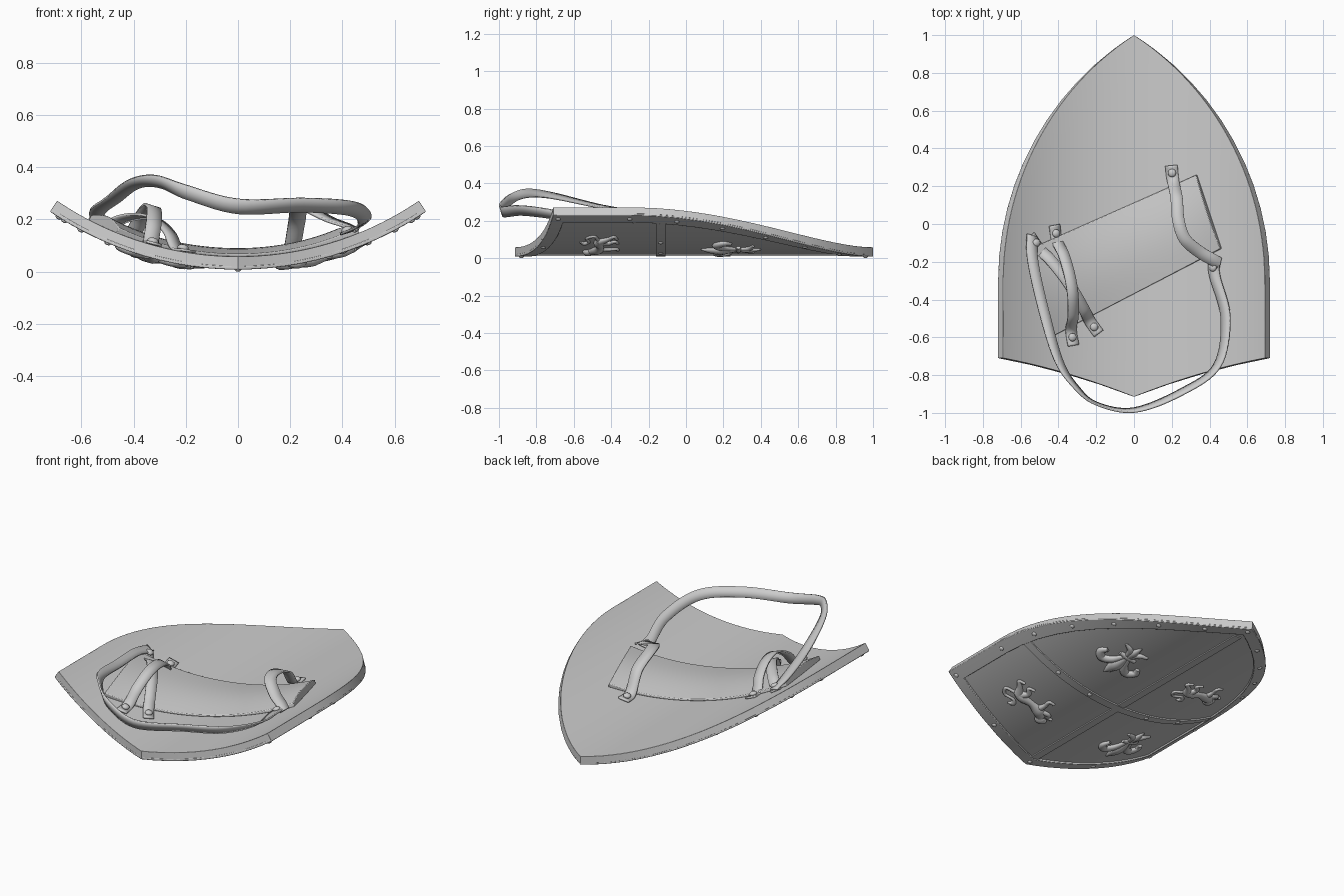
import bpy, bmesh, math
from mathutils import Vector, Matrix

if "Cube" in bpy.data.objects:
    bpy.data.objects.remove(bpy.data.objects["Cube"])

RB, Z0 = 1.27, 0.018           # bend radius of the shield, height of its outer face
AC, AR, AY = 0.825, 1.54, -0.3  # side arc: centre offset, radius, start y
AMAX = math.asin((1 - AY) / AR)


def bend(x, y, h):
    """Point on the curved shield, h above the outer face."""
    c = math.sqrt(1 - (x / RB) ** 2)
    return Vector((x * (1 - h / RB), y, Z0 + RB - (RB - h) * c))


def normal(x):
    return Vector((-x / RB, 0, math.sqrt(1 - (x / RB) ** 2)))


def y_low(x):
    s = abs(x) / 0.715
    return -0.915 + 0.205 * (1.35 * s - 0.35 * s * s)


def finish(name, bm, angle=35, bevel=0):
    bmesh.ops.recalc_face_normals(bm, faces=bm.faces)
    me = bpy.data.meshes.new(name)
    bm.to_mesh(me)
    bm.free()
    ob = bpy.data.objects.new(name, me)
    bpy.context.collection.objects.link(ob)
    if bevel:
        m = ob.modifiers.new("bevel", 'BEVEL')
        m.width, m.segments, m.angle_limit = bevel, 2, math.radians(50)
    bpy.ops.object.select_all(action='DESELECT')
    ob.select_set(True)
    bpy.context.view_layer.objects.active = ob
    bpy.ops.object.shade_smooth_by_angle(angle=math.radians(angle))
    return ob


def slab(name, rows, closed=False, bevel=0):
    """Curved plate from a grid of (x, y, low, high)."""
    bm = bmesh.new()
    lo = [[bm.verts.new(bend(p[0], p[1], p[2])) for p in r] for r in rows]
    hi = [[bm.verts.new(bend(p[0], p[1], p[3])) for p in r] for r in rows]
    n, m = len(rows), len(rows[0])
    for i in range(n if closed else n - 1):
        k = (i + 1) % n
        for j in range(m - 1):
            bm.faces.new((lo[i][j], lo[k][j], lo[k][j + 1], lo[i][j + 1]))
            bm.faces.new((hi[i][j], hi[i][j + 1], hi[k][j + 1], hi[k][j]))
        for j in (0, m - 1):
            bm.faces.new((lo[i][j], lo[k][j], hi[k][j], hi[i][j]))
    if not closed:
        for i in (0, n - 1):
            for j in range(m - 1):
                bm.faces.new((lo[i][j], lo[i][j + 1], hi[i][j + 1], hi[i][j]))
    return finish(name, bm, bevel=bevel)


def spline(pts, steps):
    """Catmull-Rom through tuples of any length."""
    p = [Vector(q) for q in pts]
    p = [2 * p[0] - p[1]] + p + [2 * p[-1] - p[-2]]
    out = []
    for i in range(1, len(p) - 2):
        a, b, c, d = p[i - 1:i + 3]
        for s in range(steps):
            t = s / steps
            out.append(0.5 * (2 * b + (c - a) * t + (2 * a - 5 * b + 4 * c - d) * t * t
                              + (3 * b - a - 3 * c + d) * t ** 3))
    return out + [p[-2]]


# Shield board
cols = []
for i in range(29):
    th = AMAX * i / 28
    cols.append((AR * math.cos(th) - AC, AY + AR * math.sin(th)))
cols[-1] = (0, 1)
cols = [(-x, y) for x, y in cols] + cols[-2::-1]
slab("shield_board", [[(x, y_low(x) + (yt - y_low(x)) * j / 8, 0, 0.04) for j in range(9)]
                      for x, yt in cols], bevel=0.006)

# Raised rim on the outer face
half = [(0.715 * s, y_low(0.715 * s)) for s in (0, .25, .5, .75, 1)] + [(0.715, -0.5)]
half += [(AR * math.cos(AMAX * i / 12) - AC, AY + AR * math.sin(AMAX * i / 12)) for i in range(12)]
loop = half + [(0, 1)] + [(-x, y) for x, y in half[:0:-1]]


def inset(loop, d):
    out = []
    for i, p in enumerate(loop):
        p = Vector(p)
        a = (p - Vector(loop[i - 1])).normalized()
        b = (Vector(loop[(i + 1) % len(loop)]) - p).normalized()
        na, nb = Vector((-a.y, a.x)), Vector((-b.y, b.x))
        out.append(p + (na + nb) * d / (1 + na.dot(nb)))
    return out


inner = inset(loop, 0.065)
rows = []
for i in range(len(loop)):
    k = (i + 1) % len(loop)
    for t in (0, 1 / 3, 2 / 3):
        o = Vector(loop[i]).lerp(Vector(loop[k]), t)
        q = inner[i].lerp(inner[k], t)
        rows.append([(v.x, v.y, -0.01, 0.004) for v in (o, o.lerp(q, .5), q)])
slab("rim", rows, closed=True, bevel=0.003)

# Cross bands dividing the face
slab("cross_band", [[(-0.66 + 1.32 * i / 30, y, -0.008, 0.003) for y in (-0.16, -0.11)]
                    for i in range(31)])
slab("centre_band", [[(x, y, -0.006, 0.003) for y in (-0.85, 0.88)] for x in (-.022, 0, .022)])


# Rivets
def rivets(name, spots, r):
    bm = bmesh.new()
    for x, y, h in spots:
        rot = normal(x).to_track_quat('Z', 'Y').to_matrix().to_4x4()
        bmesh.ops.create_uvsphere(bm, u_segments=12, v_segments=8, radius=r,
                                  matrix=Matrix.Translation(bend(x, y, h)) @ rot
                                  @ Matrix.Diagonal((1, 1, 0.6, 1)))
    finish(name, bm, 60)


mid = inset(loop, 0.033)
spots = [(v.x, v.y, -0.01) for i, v in enumerate(mid) if i % 2 == 0]
spots += [(s * x, -0.135, -0.008) for s in (-1, 1) for x in (0.2, 0.42)]
rivets("rim_rivets", spots, 0.013)


# Raised emblems: flattened tapered limbs laid on the outer face
def emblem(name, limbs, cx, cy, flip=1):
    bm = bmesh.new()
    for limb in limbs:
        path = spline(limb, 5)
        rings = []
        for i, p in enumerate(path):
            d = path[min(i + 1, len(path) - 1)] - path[max(i - 1, 0)]
            nrm = Vector((-d[1], d[0])).normalized()
            ring = []
            for k in range(10):
                a = math.tau * k / 10
                w = nrm * max(p[2], 0.003) * math.cos(a)
                ring.append(bm.verts.new(bend(cx + flip * (p[0] + w.x), cy - p[1] - w.y,
                                              -0.004 - 0.8 * p[2] * math.sin(a))))
            rings.append(ring)
        for a, b in zip(rings, rings[1:]):
            for k in range(10):
                bm.faces.new((a[k], a[(k + 1) % 10], b[(k + 1) % 10], b[k]))
        bm.faces.new(rings[0])
        bm.faces.new(rings[-1])
    finish(name, bm, 60)


fleur = [[(0, -.02, .014), (0, .06, .034), (0, .12, .024), (0, .17, .004)],
         [(0, -.04, .016), (0, -.09, .02), (0, -.15, .005)],
         [(-.05, -.03, .012), (0, -.03, .018), (.05, -.03, .012)]]
for s in (-1, 1):
    fleur.append([(s * .015, -.02, .012), (s * .04, .05, .022), (s * .085, .085, .026),
                  (s * .12, .05, .021), (s * .105, .01, .012)])
    fleur.append([(s * .012, -.04, .012), (s * .03, -.09, .017), (s * .075, -.11, .008)])
lion = [[(-.1, 0, .022), (-.06, .005, .03), (0, 0, .022), (.06, .015, .034), (.1, .045, .026)],
        [(.09, .04, .02), (.115, .065, .03), (.15, .06, .012)],
        [(.07, .01, .02), (.12, 0, .014), (.135, .025, .009), (.16, .02, .009)],
        [(.05, 0, .022), (.055, -.05, .013), (.05, -.09, .01), (.08, -.095, .009)],
        [(-.08, 0, .026), (-.06, -.045, .016), (-.085, -.08, .01), (-.055, -.095, .009)],
        [(-.09, 0, .026), (-.12, -.045, .015), (-.15, -.075, .01), (-.12, -.09, .009)],
        [(-.11, .01, .01), (-.155, .03, .009), (-.13, .07, .009), (-.08, .06, .009),
         (-.06, .085, .015), (-.08, .105, .005)]]
emblem("fleur_upper", fleur, -0.33, -0.46)
emblem("fleur_lower", fleur, 0.28, 0.25)
emblem("lion_upper", lion, 0.34, -0.46, -1)
emblem("lion_lower", lion, -0.28, 0.22, -1)

# Arm pad on the inner face
A, B, C, D = (Vector(v) for v in ((-.59, -.14), (.345, .26), (.48, -.13), (-.48, -.61)))
rows = []
for i in range(25):
    u = i / 24
    row = []
    for j in range(11):
        v = j / 10
        p = A.lerp(B, u).lerp(D.lerp(C, u), v)
        puff = 0.022 * math.sin(math.pi * v) + 0.012 * abs(2 * u - 1) ** 3
        row.append((p.x, p.y, 0.038, 0.05 + puff))
    rows.append(row)
slab("arm_pad", rows, bevel=0.004)


# Straps: ribbons of (position, width direction)
def strap(name, pts, width=0.06):
    path = spline([tuple(p) + tuple(w) for p, w in pts], 8)
    bm = bmesh.new()
    prev = None
    for q in path:
        p, w = Vector(q[:3]), Vector(q[3:]).normalized() * width / 2
        cur = [bm.verts.new(p - w), bm.verts.new(p), bm.verts.new(p + w)]
        if prev:
            for k in (0, 1):
                bm.faces.new((prev[k], prev[k + 1], cur[k + 1], cur[k]))
        prev = cur
    ob = finish(name, bm, 50)
    m = ob.modifiers.new("thickness", 'SOLIDIFY')
    m.thickness, m.offset = 0.01, 0


def over(a, b, peak, name):
    """Strap fixed at both ends and arching over the pad."""
    a, b = Vector(a), Vector(b)
    d = (b - a).normalized()
    pts = []
    for t, k in ((-.08, 0), (.07, 0), (.2, .55), (.4, .95), (.6, 1), (.8, .6), (.93, 0), (1.08, 0)):
        p = a.lerp(b, t)
        n = normal(p.x)
        w = Vector((-d.y, d.x, 0))
        w -= n * w.dot(n)
        pts.append((bend(p.x, p.y, 0.047 + peak * k), w))
    strap(name, pts)


over((-.43, -.05), (-.34, -.60), 0.13, "hand_strap_1")
over((-.545, -.10), (-.22, -.545), 0.09, "hand_strap_2")
s0, s1 = bend(.205, .31, .047), bend(.215, .23, .05)
strap("forearm_strap", [(s0, (1, .1, .18)), (s1, (1, 0, .18)), ((.225, .14, .19), (1, 0, .1)),
                        ((.235, .02, .24), (1, .1, 0)), ((.27, -.08, .24), (.9, .5, 0)),
                        ((.35, -.15, .2), (.5, .85, .1)), ((.42, -.19, .175), (.3, .9, .1)),
                        (bend(.475, -.21, .05), (.2, .9, .1))], 0.065)
strap("carrying_strap", [(bend(.44, -.19, .06), (1, .1, .3)), (bend(.45, -.28, .06), (1, 0, .35)),
                         ((.485, -.5, .195), (.8, 0, .6)), ((.44, -.75, .24), (.55, -.2, .8)),
                         ((.25, -.89, .255), (.15, -.5, .85)), ((0, -.985, .25), (0, -.25, .7)),
                         ((-.2, -.95, .305), (-.2, -.1, .95)), ((-.31, -.86, .345), (-.5, .1, .7)),
                         ((-.4, -.72, .335), (-.8, .3, .4)), ((-.48, -.45, .275), (-1, .2, .2)),
                         ((-.535, -.2, .235), (-1, .2, .2)), (bend(-.565, -.06, .055), (-1, .3, .4))])
rivets("strap_rivets", [(-.43, -.05, .055), (-.34, -.6, .055), (-.545, -.1, .068), (-.22, -.545, .055),
                        (.21, .27, .056), (.44, -.23, .068)], 0.022)
